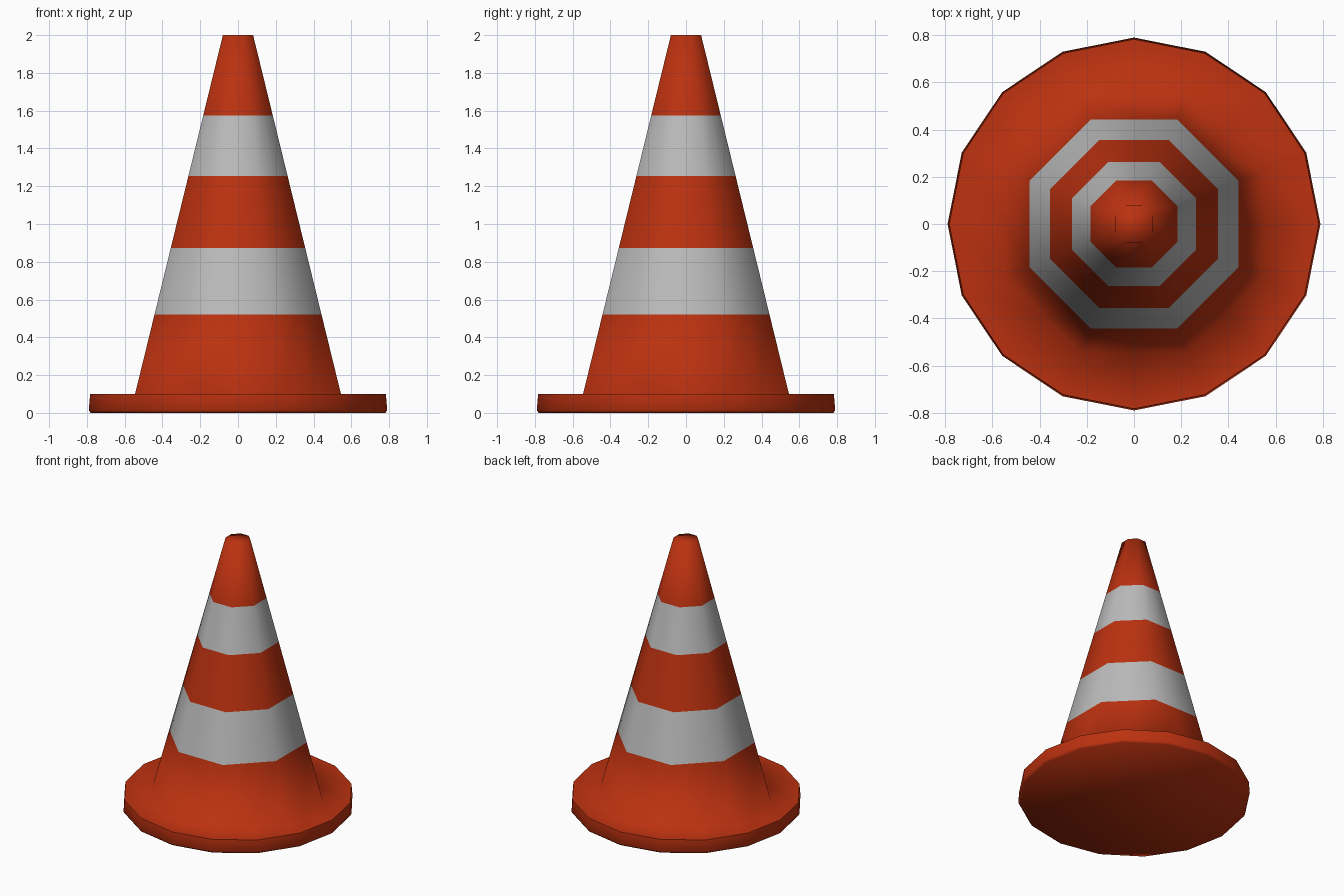
import bpy, bmesh, math

if "Cube" in bpy.data.objects:
    bpy.data.objects.remove(bpy.data.objects["Cube"], do_unlink=True)


def make_material(name, colour):
    mat = bpy.data.materials.new(name)
    mat.use_nodes = True
    mat.diffuse_color = colour
    bsdf = mat.node_tree.nodes["Principled BSDF"]
    bsdf.inputs["Base Color"].default_value = colour
    bsdf.inputs["Roughness"].default_value = 0.8
    return mat


ORANGE = make_material("safety orange", (0.5, 0.031, 0.005, 1))
WHITE = make_material("reflective grey white", (0.5, 0.5, 0.5, 1))

SIDES = 16
BASE_TOP, TOP = 0.10, 2.0
BASE_APOTHEM, TOP_APOTHEM = 0.545, 0.08


def round_ring(bm, radius, z):
    """Sixteen-sided ring for the foot."""
    return [bm.verts.new((radius * math.cos(math.tau * i / SIDES),
                          radius * math.sin(math.tau * i / SIDES), z))
            for i in range(SIDES)]


def octagon_ring(bm, z):
    """Octagon with flats on the axes, plus the middle of each side."""
    t = (z - BASE_TOP) / (TOP - BASE_TOP)
    apothem = BASE_APOTHEM + (TOP_APOTHEM - BASE_APOTHEM) * t
    ring = []
    for i in range(SIDES):
        a = math.tau * i / SIDES
        r = apothem / math.cos(math.pi / 8) if i % 2 else apothem
        ring.append(bm.verts.new((r * math.cos(a), r * math.sin(a), z)))
    return ring


def join(bm, lower, upper, material=0):
    for i in range(SIDES):
        j = (i + 1) % SIDES
        face = bm.faces.new((lower[i], lower[j], upper[j], upper[i]))
        face.material_index = material


bm = bmesh.new()

# Foot: thin disc with a slightly tapered rim
foot = [round_ring(bm, r, z) for r, z in ((0.78, 0), (0.79, 0.015), (0.783, BASE_TOP))]
bm.faces.new(foot[0][::-1])
for lower, upper in zip(foot, foot[1:]):
    join(bm, lower, upper)

# Body: octagonal cone split into alternating bands
levels = [BASE_TOP, 0.52, 0.873, 1.255, 1.575, TOP]
body = [octagon_ring(bm, z) for z in levels]
join(bm, foot[-1], body[0])
for i, (lower, upper) in enumerate(zip(body, body[1:])):
    join(bm, lower, upper, i % 2)
bm.faces.new(body[-1])

mesh = bpy.data.meshes.new("traffic_cone")
bm.to_mesh(mesh)
bm.free()
cone = bpy.data.objects.new("traffic_cone", mesh)
bpy.context.collection.objects.link(cone)
for mat in (ORANGE, WHITE):
    mesh.materials.append(mat)

# Soft shading over the body and foot, sharp at the rim
bpy.ops.object.select_all(action="DESELECT")
cone.select_set(True)
bpy.context.view_layer.objects.active = cone
bpy.ops.object.shade_smooth_by_angle(angle=math.radians(80))
